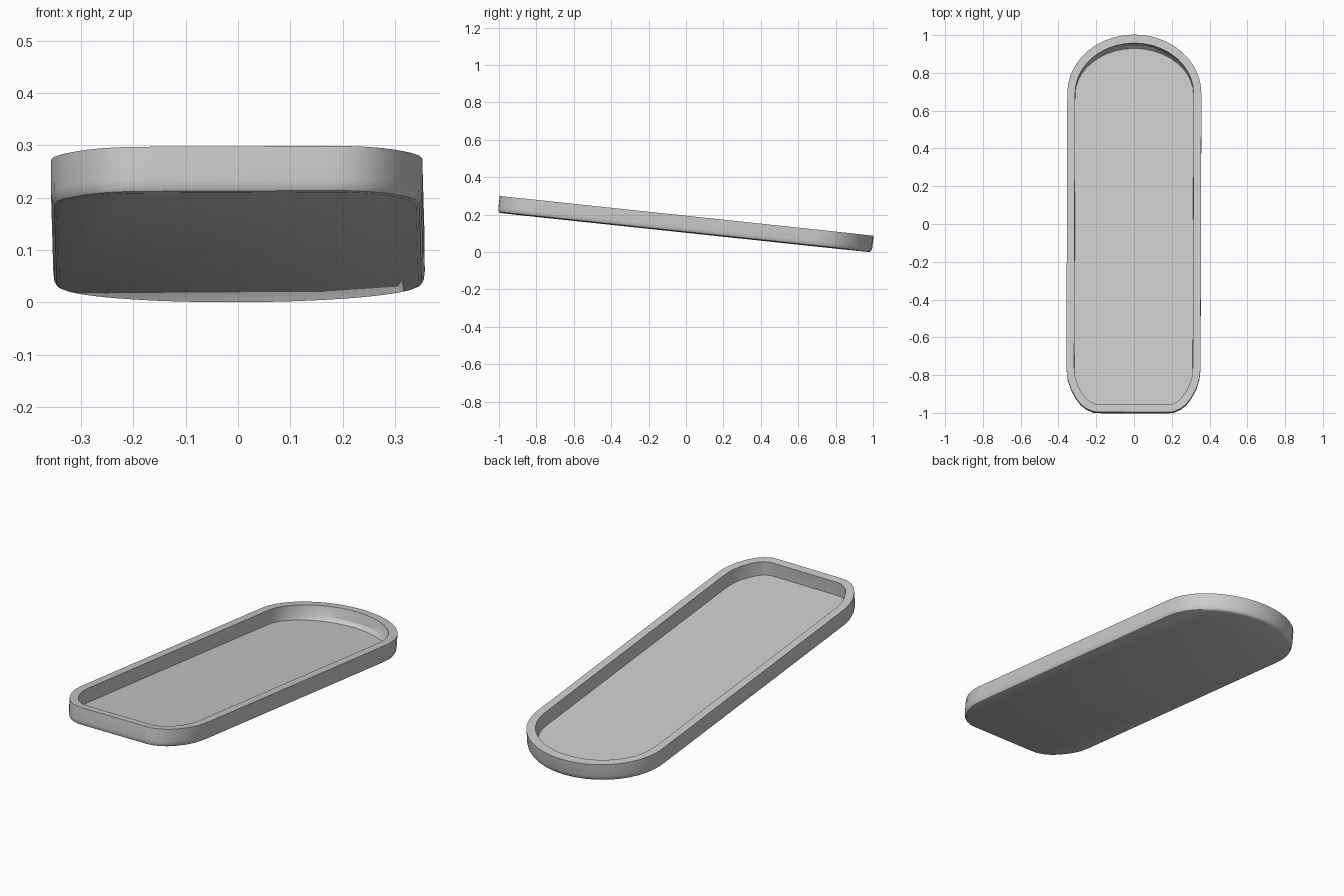
import bpy, bmesh, math
from mathutils import Matrix, Vector

if "Cube" in bpy.data.objects:
    bpy.data.objects.remove(bpy.data.objects["Cube"])

TILT = math.radians(6.05)

# Half outline of the tray rim: rounded front corner, straight side, elliptical back
half = [(0.17, -1.013), (0.21, -1.011), (0.25, -0.994), (0.28, -0.970), (0.305, -0.937),
        (0.332, -0.888), (0.349, -0.835), (0.355, -0.78)]
half += [(0.355 * math.cos(math.radians(a)), 0.685 + 0.312 * math.sin(math.radians(a)))
         for a in range(0, 91, 9)]
half[-1] = (0.0, 0.997)
outline = [Vector(p) for p in half] + [Vector((-x, y)) for x, y in reversed(half[:-1])]


def offset(points, inset, back_extra=0.0):
    """Shift the outline inwards, with an optional extra shift at the back."""
    out = []
    n = len(points)
    for i, p in enumerate(points):
        a = (p - points[i - 1]).normalized()
        b = (points[(i + 1) % n] - p).normalized()
        n1, n2 = Vector((a.y, -a.x)), Vector((b.y, -b.x))
        m = (n1 + n2) / (1 + n1.dot(n2))
        q = p - m * inset
        q.y -= back_extra * max(0.0, m.y)
        out.append(q)
    return out


# Section through the wall: (inset, height, extra inset at the back)
section = [(0.012, 0.0, 0.002), (0.006, 0.003, 0.002), (0.002, 0.010, 0.001),
           (0.0, 0.025, 0), (0.0, 0.088, 0), (0.041, 0.088, 0.004),
           (0.041, 0.035, 0.010), (0.042, 0.017, 0.024)]

# Tray: stacked rings, closed by the underside and the inner floor
bm = bmesh.new()
rings = [[bm.verts.new((p.x, p.y, z)) for p in offset(outline, d, e)] for d, z, e in section]
for r0, r1 in zip(rings, rings[1:]):
    n = len(r0)
    for i in range(n):
        j = (i + 1) % n
        bm.faces.new((r0[i], r0[j], r1[j], r1[i]))
bm.faces.new(rings[0][::-1])
bm.faces.new(rings[-1])
bmesh.ops.recalc_face_normals(bm, faces=bm.faces)

# Lean it down towards the back, with a very slight roll and turn, and rest it on the ground
bm.transform(Matrix.Rotation(math.radians(-0.15), 4, 'Z')
             @ Matrix.Rotation(math.radians(-0.25), 4, 'Y')
             @ Matrix.Rotation(-TILT, 4, 'X'))
low = min(v.co.z for v in bm.verts)
mid = (min(v.co.y for v in bm.verts) + max(v.co.y for v in bm.verts)) / 2
bm.transform(Matrix.Translation((0, -mid, -low)))

mesh = bpy.data.meshes.new("tray")
bm.to_mesh(mesh)
bm.free()
tray = bpy.data.objects.new("tray", mesh)
bpy.context.collection.objects.link(tray)
bpy.context.view_layer.objects.active = tray
tray.select_set(True)
bpy.ops.object.shade_smooth_by_angle(angle=math.radians(30))
